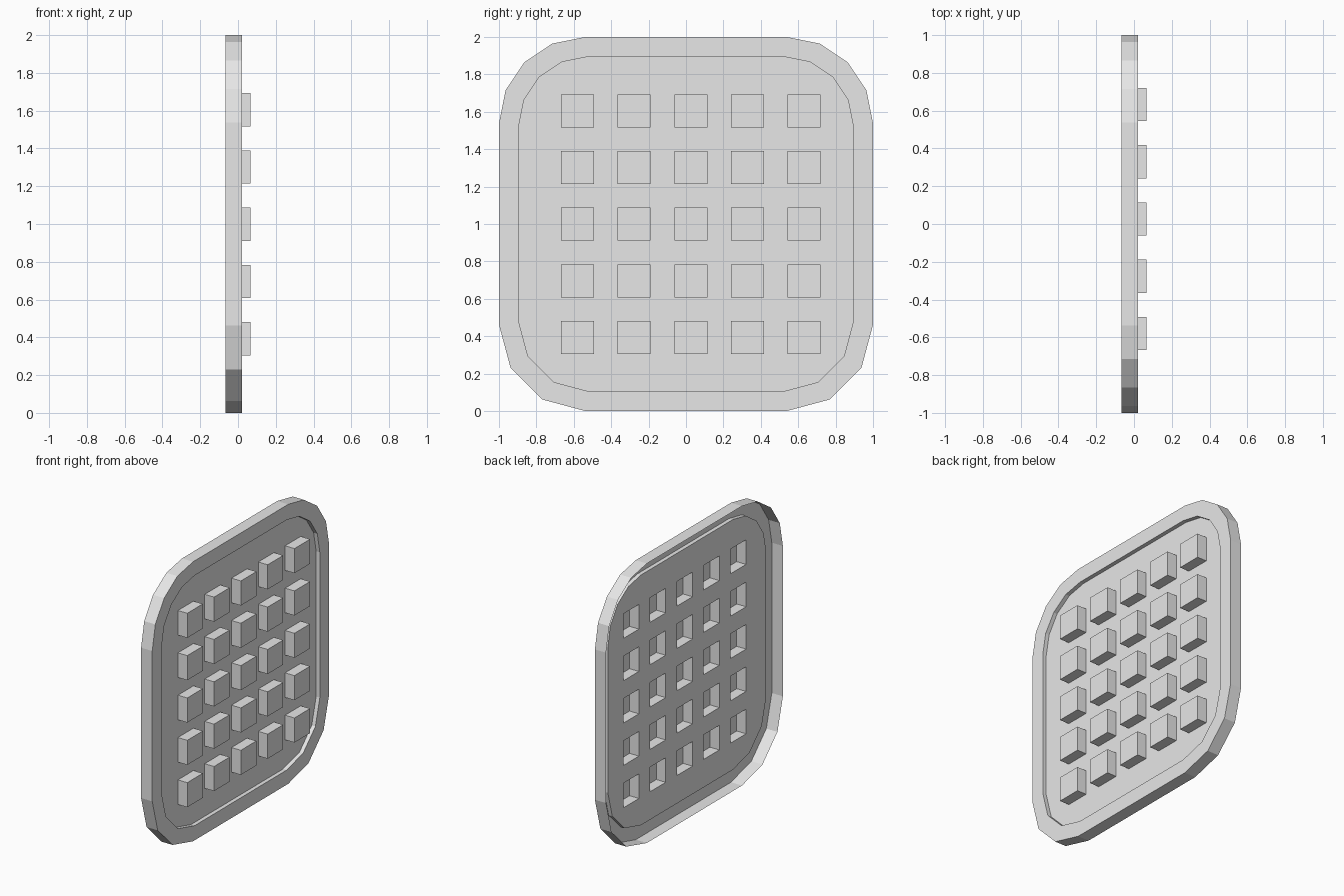
import bpy
import bmesh
from math import sin, cos, pi

# Depths of the sheet along x, and the stud layout
BACK, RIM, PANEL, STUD = -0.067, 0.021, -0.008, 0.066
PITCH, HALF, COUNT = 0.303, 0.088, 5
FIRST_Y, FIRST_Z = -0.58, 0.393

cube = bpy.data.objects.get("Cube")
if cube:
    bpy.data.objects.remove(cube)

grey = bpy.data.materials.new("light_grey")
grey.use_nodes = True
grey.diffuse_color = (0.8, 0.8, 0.8, 1)
grey.node_tree.nodes["Principled BSDF"].inputs["Base Color"].default_value = (0.8, 0.8, 0.8, 1)


def outline(half, radius):
    """Rounded square in y and z: finer corners on top, coarser below."""
    points = []
    c = half - radius
    for quarter, (sy, sz) in enumerate([(1, 1), (-1, 1), (-1, -1), (1, -1)]):
        steps = 4 if sz > 0 else 3
        for i in range(steps + 1):
            a = pi / 2 * (quarter + i / steps)
            points.append((sy * c + radius * cos(a), 1 + sz * c + radius * sin(a)))
    return points


def ring(bm, points, x):
    return [bm.verts.new((x, y, z)) for y, z in points]


def band(bm, a, b):
    for i in range(len(a)):
        j = (i + 1) % len(a)
        bm.faces.new((a[i], a[j], b[j], b[i]))


def finish(bm, name):
    """Make normals consistent, with the broad faces towards +x."""
    bmesh.ops.recalc_face_normals(bm, faces=bm.faces[:])
    if sum(f.normal.x * f.calc_area() for f in bm.faces) < 0:
        bmesh.ops.reverse_faces(bm, faces=bm.faces[:])
    mesh = bpy.data.meshes.new(name)
    bm.to_mesh(mesh)
    bm.free()
    mesh.materials.append(grey)
    obj = bpy.data.objects.new(name, mesh)
    bpy.context.collection.objects.link(obj)


outer, inner = outline(1.0, 0.462), outline(0.895, 0.375)

# Rim: outer wall, front border and the step down to the panel, open at the back
bm = bmesh.new()
loops = [ring(bm, outer, BACK), ring(bm, outer, RIM), ring(bm, inner, RIM), ring(bm, inner, PANEL)]
for a, b in zip(loops, loops[1:]):
    band(bm, a, b)
finish(bm, "rim")

# Recessed panel: a grid whose alternate cells rise into hollow square studs
bm = bmesh.new()
ys, zs = [[start + PITCH * i + s * HALF for i in range(COUNT) for s in (-1, 1)]
          for start in (FIRST_Y, FIRST_Z)]
grid = [[bm.verts.new((PANEL, y, z)) for z in zs] for y in ys]
for i in range(len(ys) - 1):
    for j in range(len(zs) - 1):
        base = [grid[i][j], grid[i + 1][j], grid[i + 1][j + 1], grid[i][j + 1]]
        if i % 2 == 0 and j % 2 == 0:
            top = [bm.verts.new((STUD, v.co.y, v.co.z)) for v in base]
            band(bm, base, top)
            bm.faces.new(top)
        else:
            bm.faces.new(base)

# Flat border between the stud grid and the rim, split along lines to the grid corners
edge = ring(bm, inner, PANEL)
n, last = len(edge), len(ys) - 1
sides = [
    [grid[i][last] for i in range(last, -1, -1)],
    [grid[0][j] for j in range(last, -1, -1)],
    [grid[i][0] for i in range(last + 1)],
    [grid[last][j] for j in range(last + 1)],
]
corners = [2, 7, 11, 15]
for k, side in enumerate(sides):
    start, end = corners[k], corners[(k + 1) % 4]
    arc = [edge[(start + i) % n] for i in range((end - start) % n + 1)]
    bm.faces.new(arc + side[::-1])
finish(bm, "studded_panel")
